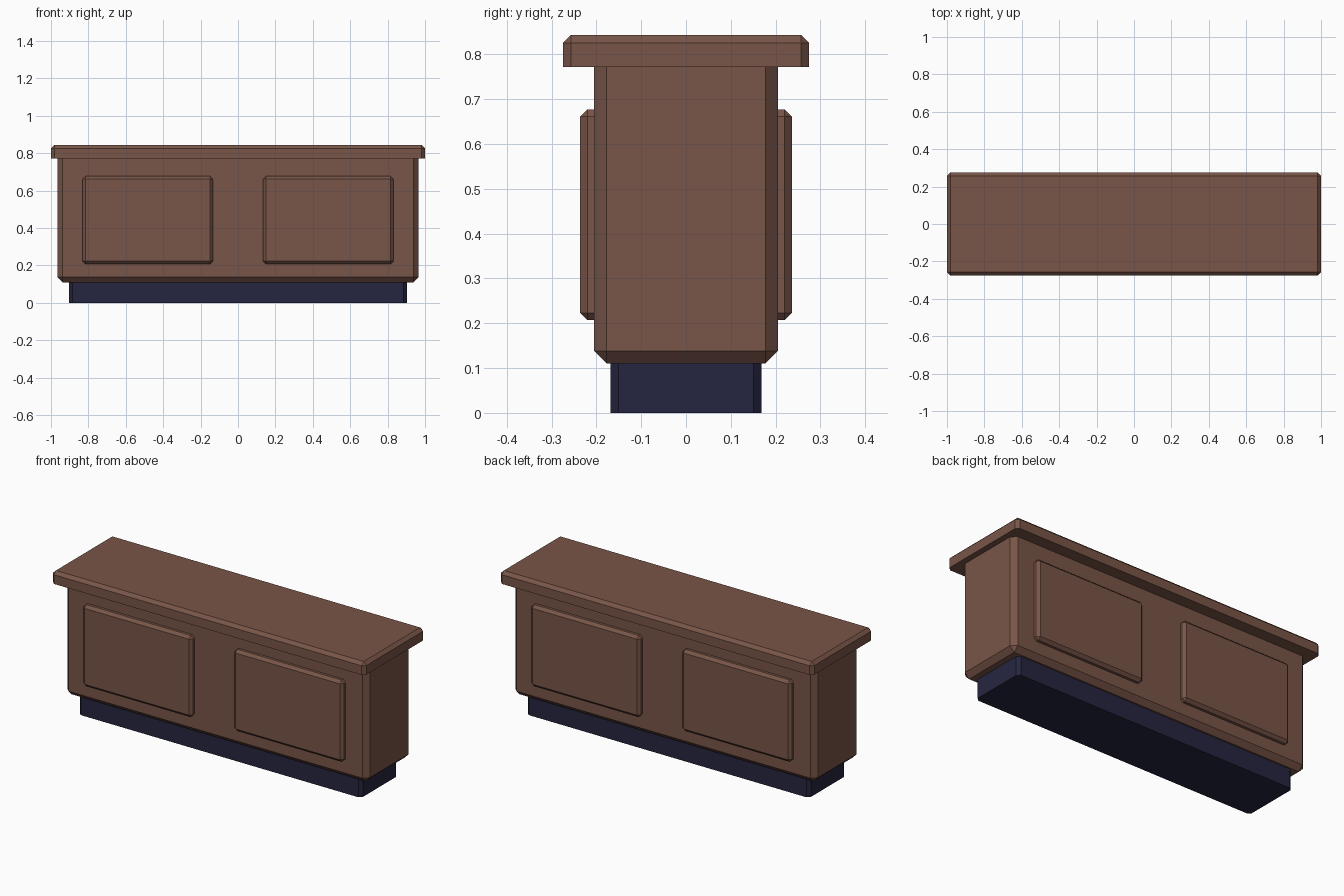
import bpy
import bmesh

if "Cube" in bpy.data.objects:
    bpy.data.objects.remove(bpy.data.objects["Cube"])


def material(name, rgb):
    m = bpy.data.materials.new(name)
    m.diffuse_color = (*rgb, 1.0)
    m.use_nodes = True
    m.node_tree.nodes["Principled BSDF"].inputs["Base Color"].default_value = m.diffuse_color
    return m


WOOD = material("brown wood", (0.191, 0.091, 0.065))
PLINTH = material("dark navy", (0.0185, 0.0185, 0.051))


def chamfered_box(name, lo, hi, width, mat, square_side=()):
    """Box whose edges are chamfered, except those around the
    square sides, given as (axis, value) planes."""
    bm = bmesh.new()
    bmesh.ops.create_cube(bm, size=1)
    for v in bm.verts:
        for i in range(3):
            v.co[i] = lo[i] if v.co[i] < 0 else hi[i]
    edges = [e for e in bm.edges
             if not any(all(abs(v.co[a] - val) < 1e-5 for v in e.verts)
                        for a, val in square_side)]
    bmesh.ops.bevel(bm, geom=edges, offset=width, segments=1,
                    profile=0.5, affect='EDGES')
    bmesh.ops.recalc_face_normals(bm, faces=bm.faces)
    me = bpy.data.meshes.new(name)
    bm.to_mesh(me)
    bm.free()
    me.materials.append(mat)
    ob = bpy.data.objects.new(name, me)
    bpy.context.collection.objects.link(ob)
    return ob


# Recessed plinth: only upright corners chamfered
chamfered_box("plinth", (-0.903, -0.168, 0), (0.903, 0.168, 0.11), 0.017,
              PLINTH, [(2, 0), (2, 0.11)])

# Counter body: chamfered corners and bottom, square under the top
chamfered_box("counter_body", (-0.966, -0.205, 0.11), (0.966, 0.205, 0.772),
              0.028, WOOD, [(2, 0.772)])

# Overhanging counter top: square underside
chamfered_box("counter_top", (-1, -0.275, 0.772), (1, 0.275, 0.843),
              0.018, WOOD, [(2, 0.772)])

# Raised panels, two on the front and two on the back
for side, sy in (("front", -1), ("back", 1)):
    y0, y1 = sorted((sy * 0.2, sy * 0.236))
    for hand, sx in (("left", -1), ("right", 1)):
        x0, x1 = sorted((sx * 0.133, sx * 0.831))
        chamfered_box(f"{side}_{hand}_panel", (x0, y0, 0.207), (x1, y1, 0.677),
                      0.016, WOOD, [(1, sy * 0.2)])
